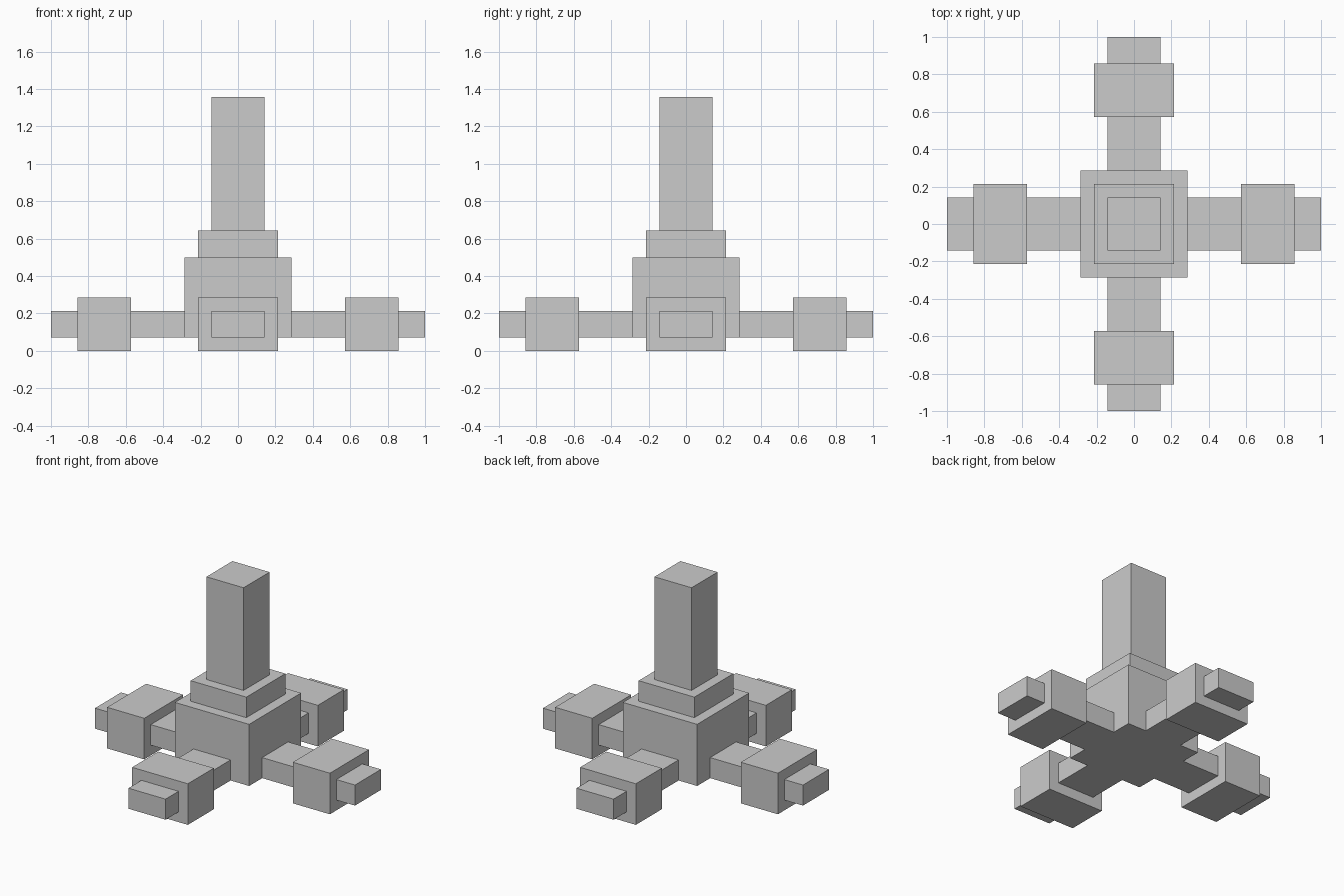
import bpy
from math import cos, sin, pi

if "Cube" in bpy.data.objects:
    bpy.data.objects.remove(bpy.data.objects["Cube"])

U = 1 / 7  # grid module of the model


def box(name, lo, hi, turn=0.0):
    """Box between two corners given in modules, turned about the z axis."""
    c = [(a + b) / 2 * U for a, b in zip(lo, hi)]
    size = [(b - a) * U for a, b in zip(lo, hi)]
    pos = (c[0] * cos(turn) - c[1] * sin(turn),
           c[0] * sin(turn) + c[1] * cos(turn), c[2])
    bpy.ops.mesh.primitive_cube_add(size=1, location=pos, rotation=(0, 0, turn))
    ob = bpy.context.object
    ob.name = name
    ob.scale = size
    bpy.ops.object.transform_apply(location=False, rotation=True, scale=True)
    return ob


# Central stack
box("hub", (-2, -2, 0.5), (2, 2, 3.5))
box("collar", (-1.5, -1.5, 3.5), (1.5, 1.5, 4.5))
box("column", (-1, -1, 4.5), (1, 1, 9.5))

# Four arms, each with a foot block near its end
for i, side in enumerate(("right", "back", "left", "front")):
    turn = i * pi / 2
    box(side + "_arm", (2, -1, 0.5), (7, 1, 1.5), turn)
    box(side + "_foot", (4, -1.5, 0), (6, 1.5, 2), turn)
